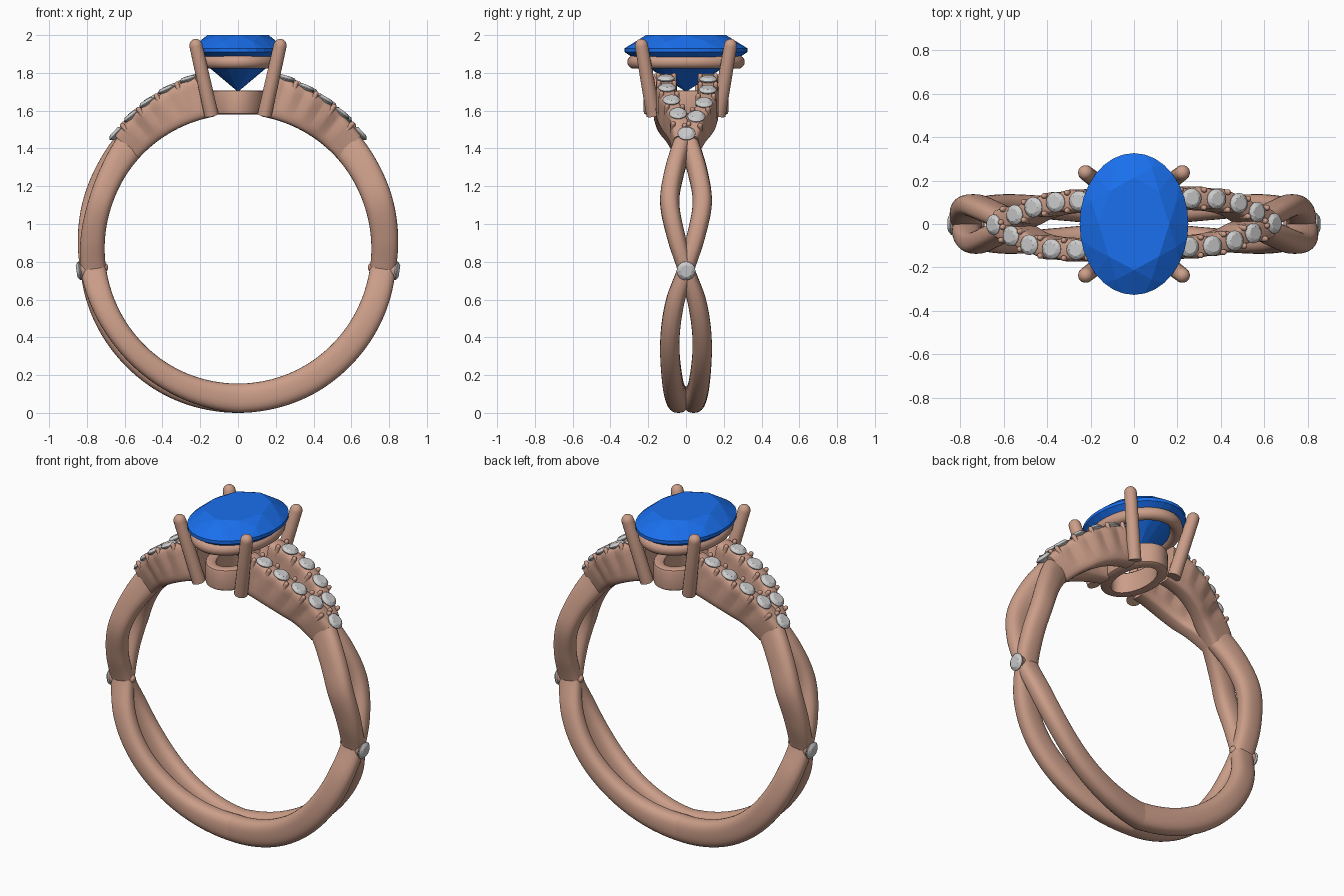
import bpy, bmesh, math
from mathutils import Matrix, Vector

if "Cube" in bpy.data.objects:
    bpy.data.objects.remove(bpy.data.objects["Cube"])

CZ = 0.87  # height of the finger hole centre


def material(name, col):
    m = bpy.data.materials.new(name)
    m.diffuse_color = (*col, 1)
    m.use_nodes = True
    m.node_tree.nodes["Principled BSDF"].inputs["Base Color"].default_value = m.diffuse_color
    return m


GOLD = material("rose_gold", (0.60, 0.34, 0.25))
BLUE = material("blue_gem", (0.01, 0.16, 0.85))


def finish(name, bm, mat=None, smooth=True):
    bmesh.ops.recalc_face_normals(bm, faces=bm.faces)
    me = bpy.data.meshes.new(name)
    bm.to_mesh(me)
    bm.free()
    ob = bpy.data.objects.new(name, me)
    bpy.context.collection.objects.link(ob)
    if mat:
        me.materials.append(mat)
    if smooth:
        bpy.ops.object.select_all(action='DESELECT')
        ob.select_set(True)
        bpy.context.view_layer.objects.active = ob
        bpy.ops.object.shade_smooth_by_angle(angle=math.radians(40))
    return ob


def loft(bm, loops, closed=False):
    rings = [[bm.verts.new(p) for p in lp] for lp in loops]
    n = len(rings[0])
    pairs = list(zip(rings, rings[1:])) + ([(rings[-1], rings[0])] if closed else [])
    for a, b in pairs:
        for i in range(n):
            j = (i + 1) % n
            bm.faces.new((a[i], a[j], b[j], b[i]))
    if not closed:
        bm.faces.new(rings[0])
        bm.faces.new(rings[-1])


def sample(keys, steps):
    """Catmull-Rom through the keys."""
    out = []
    k = [keys[0]] + keys + [keys[-1]]
    for i in range(1, len(k) - 2):
        for s in range(steps):
            t = s / steps
            out.append([0.5 * (2 * b + (c - a) * t + (2 * a - 5 * b + 4 * c - d) * t * t
                               + (3 * b - a - 3 * c + d) * t ** 3)
                        for a, b, c, d in zip(*k[i - 1:i + 3])])
    return out + [list(keys[-1])]


def radial(theta, r, y):
    t = math.radians(theta)
    return Vector((r * math.cos(t), y, CZ + r * math.sin(t)))


def strand(name, keys, turn, power, steps=8, ribs=None):
    """Sweep a rounded section round the finger; keys = angle, y, inner r, outer r, half width."""
    loops = []
    for th, y, r0, r1, w in sample(keys, steps):
        loop = []
        groove = 0
        if ribs:
            near = min(abs(th - a) for a in ribs)
            groove = 0.010 * max(0, 1 - near / 3.2)
        for i in range(28):
            a = 2 * math.pi * i / 28
            c, s = math.cos(a), math.sin(a)
            cu = math.copysign(abs(c) ** (2 / power), c)
            sv = math.copysign(abs(s) ** (2 / power), s)
            ww = w - (groove if sv > -0.2 else 0)
            loop.append(turn @ radial(th, (r0 + r1) / 2 + sv * (r1 - r0) / 2, y + cu * ww))
        loops.append(loop)
    bm = bmesh.new()
    loft(bm, loops)
    return finish(name, bm, GOLD)


def gem(name, mtx, a, b, up, down, n, mat=None):
    """Faceted brilliant: girdle at local z 0, table at up, point at -down."""
    bm = bmesh.new()
    rows = [(0.65, up, 8, 0), (0.85, up * 0.57, 8, 0.5), (1, up * 0.12, n, 0),
            (1, -up * 0.12, n, 0), (0.52, -down * 0.52, 8, 0.5), (0, -down, 1, 0)]
    for s, z, m, off in rows:
        for i in range(m):
            t = 2 * math.pi * (i + off) / m
            bm.verts.new(mtx @ Vector((a * s * math.cos(t), b * s * math.sin(t), z)))
    bmesh.ops.convex_hull(bm, input=bm.verts)
    bmesh.ops.dissolve_limit(bm, angle_limit=0.01, verts=bm.verts, edges=bm.edges)
    return finish(name, bm, mat, smooth=False)


def rod(bm, p, q, r0, r1):
    """Tapered rod with a domed end at q."""
    d = q - p
    rot = d.to_track_quat('Z', 'Y').to_matrix().to_4x4()
    rows = [(r0, 0), (r1, d.length)]
    rows += [(r1 * math.cos(k), d.length + r1 * math.sin(k)) for k in (0.4, 0.8, 1.15, 1.45)]
    loft(bm, [[p + rot @ Vector((r * math.cos(i * math.pi / 8), r * math.sin(i * math.pi / 8), z))
               for i in range(16)] for r, z in rows])


def oval_ring(name, a, b, profile):
    bm = bmesh.new()
    loops = []
    for i in range(64):
        c, s = math.cos(i * math.pi / 32), math.sin(i * math.pi / 32)
        loops.append([((a + d) * c, (b + d) * s, z) for d, z in profile])
    loft(bm, loops, closed=True)
    return finish(name, bm, GOLD)


def seat_frame(turn, th, r, y):
    rot = Matrix.Rotation(math.radians(90 - th), 4, 'Y')
    return turn @ Matrix.Translation(radial(th, r, y)) @ rot


# Key tables for one side of the ring; the other side is the same turned half way round
outer_inner = [(-90, -.04, .715, .87, .056), (-65, -.07, .714, .868, .054),
               (-40, -.086, .71, .858, .051), (-22, -.06, .707, .85, .05),
               (-8, 0, .706, .842, .047), (4, .05, .706, .835, .05),
               (18, .086, .706, .832, .051), (31, .062, .708, .845, .052),
               (44, .015, .71, .872, .052)]
inner_outer = [(-90, .04, .715, .87, .056), (-65, .07, .714, .845, .054),
               (-40, .086, .71, .832, .051), (-22, .06, .707, .835, .05),
               (-8, 0, .706, .842, .047), (4, -.05, .706, .85, .05),
               (18, -.086, .706, .86, .051), (31, -.062, .708, .868, .052),
               (44, -.015, .71, .88, .052)]
back_stones = [(51, .055), (58, .096), (65.7, .115), (73.5, .118)]
front_stones = [(52.5, -.042), (59.5, -.077), (67, -.1), (74.3, -.106)]


def seat_r(th):
    return 0.888 + (th - 43) * 0.0015


for side, ang in (("right", 0), ("left", math.pi)):
    turn = Matrix.Rotation(ang, 4, 'Z')
    # Twisted band
    strand(side + "_band_strand_a", outer_inner, turn, 2.5)
    strand(side + "_band_strand_b", inner_outer, turn, 2.5)
    # Split shoulders with pave stones and holding beads
    for nm, row, y0 in (("back", back_stones, .012), ("front", front_stones, -.012)):
        pts = [(42.5, y0)] + row + [(80, row[-1][1] * 0.97)]
        keys = [(t, y, .71, seat_r(t) - .004, .055) for t, y in pts]
        strand(f"{side}_{nm}_shoulder", keys, turn, 4.5, 12, [t for t, _ in row])
        bm = bmesh.new()
        for (t0, ya), (t1, yb) in zip(pts, pts[1:]):
            t, y = (t0 + t1) / 2, (ya + yb) / 2
            for e in (-.041, .041):
                r = seat_r(t)
                rod(bm, turn @ radial(t, r - .06, y + e), turn @ radial(t, r + .001, y + e), .013, .013)
        finish(f"{side}_{nm}_beads", bm, GOLD)
        for i, (t, y) in enumerate(row):
            gem(f"{side}_{nm}_pave_{i}", seat_frame(turn, t, seat_r(t), y), .047, .047, .016, .04, 16)
    gem(side + "_shoulder_tip_stone", seat_frame(turn, 43.3, .888, .003), .047, .047, .016, .04, 16)
    # Side stone and the peg behind it
    gem(side + "_side_stone", seat_frame(turn, -8, .847, 0), .05, .05, .016, .04, 16)
    bm = bmesh.new()
    rod(bm, turn @ radial(-8, .838, 0), turn @ radial(-8, .72, 0), .045, .026)
    finish(side + "_side_stone_peg", bm, GOLD)

# Centre stone
gem("centre_stone", Matrix.Translation((0, 0, 1.92)), .25, .326, .08, .22, 32, BLUE)

# Oval gallery rail under the stone
oval_ring("gallery_rail", .195, .275,
          [(.036 * math.cos(i * math.pi / 8), 1.858 + .036 * math.sin(i * math.pi / 8)) for i in range(16)])

# Oval base of the head
oval_ring("head_base", .15, .225,
          [(-.06, 1.58), (-.012, 1.58), (-.003, 1.586), (0, 1.6), (0, 1.69),
           (-.004, 1.703), (-.014, 1.708), (-.05, 1.708), (-.06, 1.7)])

# Four claws
bm = bmesh.new()
for sx in (-1, 1):
    for sy in (-1, 1):
        rod(bm, Vector((sx * .14, sy * .172, 1.575)), Vector((sx * .223, sy * .236, 1.945)), .038, .035)
finish("claws", bm, GOLD)
